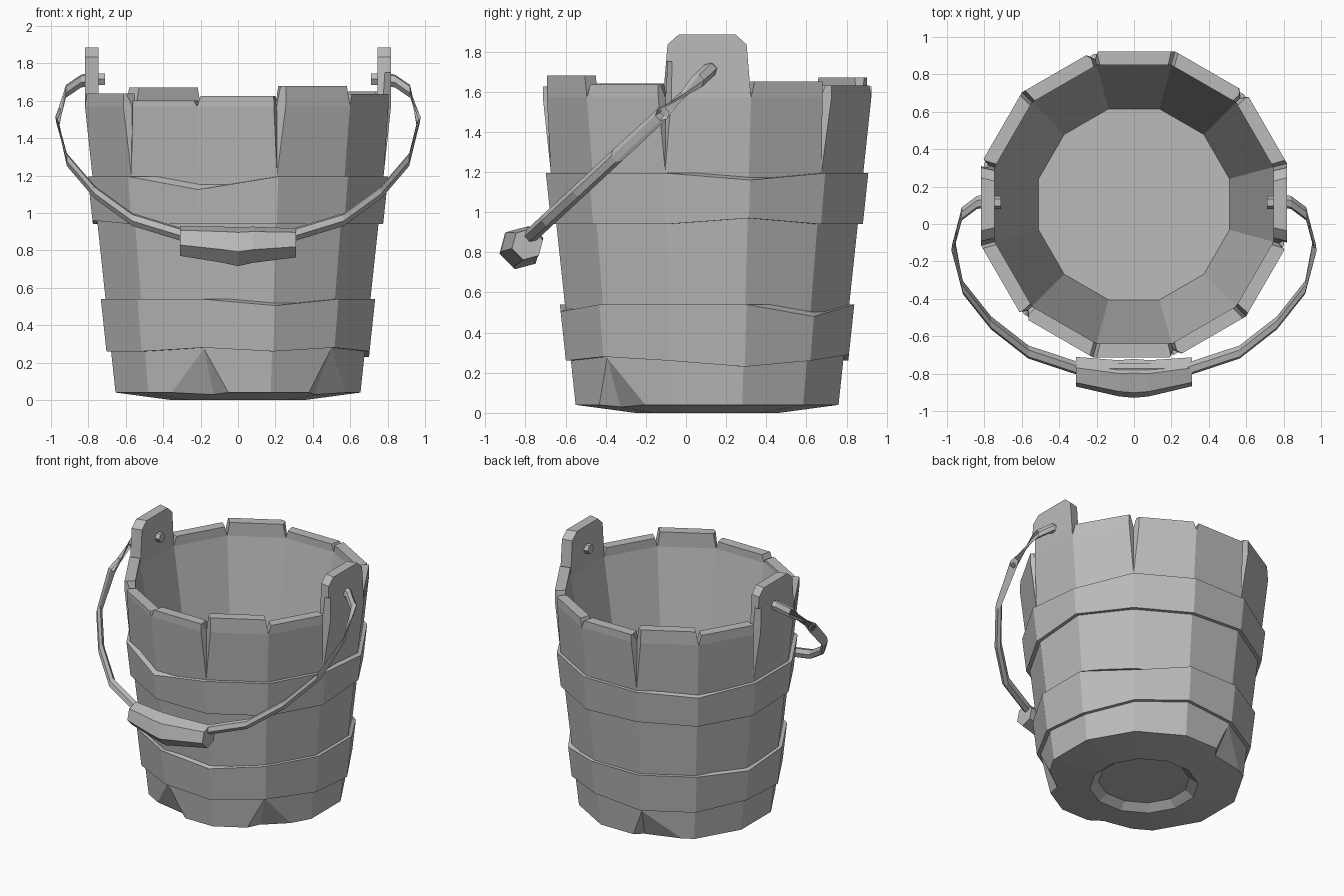
import bpy, bmesh, math
from mathutils import Vector

if "Cube" in bpy.data.objects:
    bpy.data.objects.remove(bpy.data.objects["Cube"])

SIDES = 12
CY = 0.105          # bucket axis offset in y
RIM = 1.57          # height where the staves separate

grey = bpy.data.materials.new("plain grey")
grey.use_nodes = True
grey.diffuse_color = (0.5, 0.5, 0.5, 1)
grey.node_tree.nodes["Principled BSDF"].inputs["Base Color"].default_value = (0.5, 0.5, 0.5, 1)


def finish(name, bm):
    bmesh.ops.recalc_face_normals(bm, faces=bm.faces)
    mesh = bpy.data.meshes.new(name)
    bm.to_mesh(mesh)
    bm.free()
    mesh.materials.append(grey)
    obj = bpy.data.objects.new(name, mesh)
    bpy.context.collection.objects.link(obj)
    return obj


def wall(z):
    """Outer corner radius of the bucket at a height."""
    return 0.678 + 0.169 * (z - 0.04) / (RIM - 0.04)


def polar(deg, r, z, side=0.0):
    a = math.radians(deg)
    return Vector((r * math.cos(a) - side * math.sin(a),
                   CY + r * math.sin(a) + side * math.cos(a), z))


def loft(bm, rings, closed):
    """Skin a list of rings; return the faces of each strip."""
    rows = [[bm.verts.new(p) for p in ring] for ring in rings]
    strips = []
    for i in range(len(rows) if closed else len(rows) - 1):
        a, b = rows[i], rows[(i + 1) % len(rows)]
        n = len(a)
        strips.append([bm.faces.new((a[j], a[(j + 1) % n], b[(j + 1) % n], b[j]))
                       for j in range(n)])
    if not closed:
        bm.faces.new(rows[0])
        bm.faces.new(rows[-1])
    return strips


corners = [15 + 30 * k for k in range(SIDES)]

# Bucket body: staves, floor and recessed underside
bm = bmesh.new()
profile = [(0.31, 0.045), (0.37, 0), (wall(0.04), 0.04),
           (wall(RIM), RIM), (0.771, RIM), (0.528, 0.2)]
strips = loft(bm, [[polar(d, r, z) for d in corners] for r, z in profile], False)

# Each stave rises to its own height, narrowing upward
tops = {0: 1.885, 30: 1.65, 60: 1.63, 90: 1.625, 120: 1.67, 150: 1.64,
        180: 1.885, 210: 1.64, 240: 1.6, 270: 1.625, 300: 1.68, 330: 1.635}
bmesh.ops.recalc_face_normals(bm, faces=bm.faces)
staves = bmesh.ops.extrude_discrete_faces(bm, faces=strips[3])["faces"]
ear_edges = []
for face in staves:
    c = face.calc_center_median()
    deg = round(math.degrees(math.atan2(c.y - CY, c.x)) / 30) * 30 % 360
    along = polar(deg, 0, 0, 1) - polar(deg, 0, 0)
    ear = deg in (0, 180)
    for v in face.verts:
        t = (v.co - c).dot(along)
        v.co -= along * t * (0.12 if ear else 0.09)
        v.co.z = tops[deg]
    if ear:
        ear_edges += [e for e in face.edges
                      if abs((e.verts[0].co - e.verts[1].co).dot(along)) < 0.06]
bmesh.ops.bevel(bm, geom=ear_edges, offset=0.05, segments=1, affect='EDGES')
body = finish("bucket_body", bm)

# Cutter for split seams at the rim and chips at the foot
bm = bmesh.new()


def notch(deg, z_tip, z_end, left, right, depth, shift=0.0):
    r = wall(z_end)
    slope = math.tan(math.radians(15))
    points = [polar(deg, wall(z_tip) + 0.002, z_tip),
              polar(deg, r - left * slope, z_end, -left),
              polar(deg, r - right * slope, z_end, right),
              polar(deg, r - depth, z_end, shift),
              polar(deg, r + 0.25, z_end)]
    verts = [bm.verts.new(p) for p in points]
    bmesh.ops.convex_hull(bm, input=verts)


for deg in range(45, 360, 60):
    notch(deg, 1.19, 1.75, 0.04, 0.06, 0.07)
notch(255, 0.28, -0.02, 0.25, 0.15, 0.1, 0.03)
notch(315, 0.28, -0.02, 0.14, 0.24, 0.1, -0.02)
notch(105, 0.25, -0.02, 0.1, 0.33, 0.09, -0.02)
cutter = finish("notch_cutter", bm)
cutter.hide_render = True
mod = body.modifiers.new("notches", 'BOOLEAN')
mod.operation = 'DIFFERENCE'
mod.solver = 'EXACT'
mod.object = cutter
bpy.context.view_layer.update()
cut = bpy.data.meshes.new_from_object(body.evaluated_get(bpy.context.evaluated_depsgraph_get()))
body.modifiers.clear()
body.data = cut
bpy.data.objects.remove(cutter)


# Uneven hoops
def hoop(name, low, high, low_shift, high_shift):
    bm = bmesh.new()
    rings = []
    for base, shift, out in ((low, low_shift, -0.04), (low, low_shift, 0.026),
                             (high, high_shift, 0.026), (high, {}, -0.04)):
        rings.append([polar(d, wall(base + shift.get(d, 0)) + out, base + shift.get(d, 0))
                      for d in corners])
    loft(bm, rings, True)
    finish(name, bm)


hoop("upper_hoop", 0.94, 1.195, {15: 0.03, 105: 0.02, 195: 0.02},
     {255: -0.07, 15: -0.035, 135: -0.03})
hoop("lower_hoop", 0.26, 0.54, {255: 0.02, 315: 0.02, 15: -0.03, 75: 0.03, 165: 0.02},
     {45: -0.06, 285: -0.035, 165: -0.03})


# Swinging handle, lying in a sloped plane
def swing(x, z):
    return Vector((x, 0.12 - (1.71 - z) * 1.08, z))


half = [(0.79, 1.715), (0.84, 1.705), (0.92, 1.65), (0.966, 1.49), (0.915, 1.285),
        (0.765, 1.11), (0.565, 0.965), (0.27, 0.875)]
path = [swing(x, z) for x, z in half] + [swing(-x, z) for x, z in reversed(half)]
normal = Vector((0, 0.68, -0.73)).cross(Vector((1, 0, 0))).normalized()
bm = bmesh.new()
rings = []
for i, p in enumerate(path):
    tangent = (path[min(i + 1, len(path) - 1)] - path[max(i - 1, 0)]).normalized()
    across = tangent.cross(normal).normalized()
    rings.append([p + 0.036 * (across * math.cos(k * math.pi / 3)
                               + normal * math.sin(k * math.pi / 3)) for k in range(6)])
loft(bm, rings, False)
finish("handle", bm)

# Hand grip, bulging in the middle
bm = bmesh.new()
rings = []
for x, y, z, r in ((-0.31, -0.79, 0.85, 0.082), (-0.08, -0.825, 0.83, 0.1),
                   (0, -0.825, 0.82, 0.108), (0.08, -0.825, 0.83, 0.1),
                   (0.31, -0.79, 0.84, 0.08)):
    rings.append([(x, y + r * math.cos(math.radians(a)), z + r * math.sin(math.radians(a)))
                  for a in range(15, 375, 60)])
loft(bm, rings, False)
finish("hand_grip", bm)

# Pegs through the ears
for name, s in (("left_peg", 1), ("right_peg", -1)):
    bm = bmesh.new()
    loft(bm, [[(s * x, 0.115 + 0.035 * math.cos(k * math.pi / 3),
                1.715 + 0.035 * math.sin(k * math.pi / 3)) for k in range(6)]
              for x in (0.71, 0.81)], False)
    finish(name, bm)
